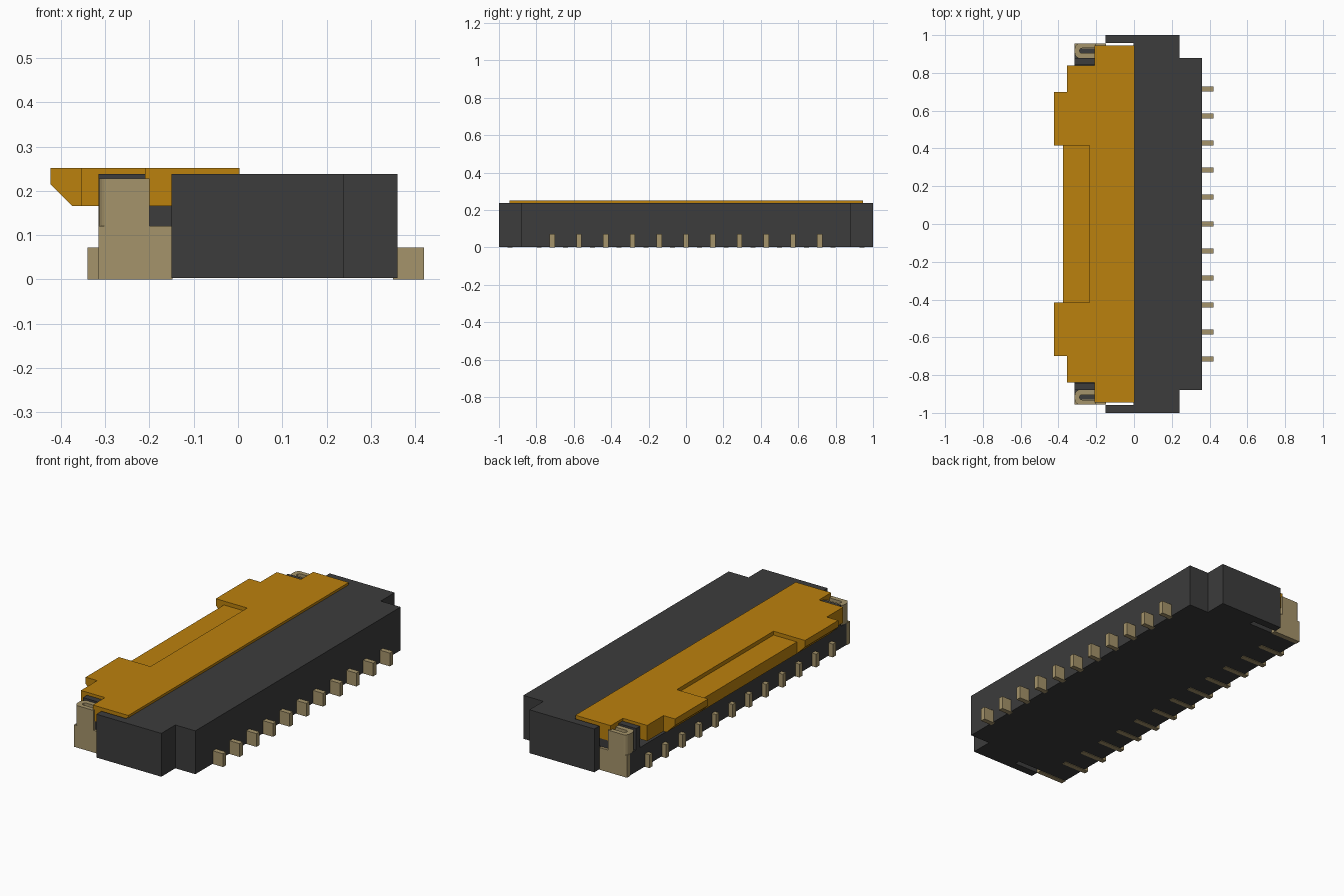
import bpy
import bmesh
import math

cube = bpy.data.objects.get("Cube")
if cube:
    bpy.data.objects.remove(cube, do_unlink=True)


def material(name, rgb):
    m = bpy.data.materials.new(name)
    m.use_nodes = True
    m.diffuse_color = (*rgb, 1)
    m.node_tree.nodes["Principled BSDF"].inputs["Base Color"].default_value = (*rgb, 1)
    return m


DARK = material("dark grey plastic", (0.045, 0.045, 0.045))
AMBER = material("amber plastic", (0.50, 0.22, 0.004))
TAN = material("tan metal", (0.375, 0.295, 0.145))


def prism(name, outline, lo, hi, mat, axis="z"):
    """Extrude an outline: (x, y) along z, or (x, z) along y."""
    bm = bmesh.new()
    place = (lambda a, b: (a, b, lo)) if axis == "z" else (lambda a, b: (a, lo, b))
    face = bm.faces.new([bm.verts.new(place(a, b)) for a, b in outline])
    ext = bmesh.ops.extrude_face_region(bm, geom=[face])
    move = (0, 0, hi - lo) if axis == "z" else (0, hi - lo, 0)
    verts = [g for g in ext["geom"] if isinstance(g, bmesh.types.BMVert)]
    bmesh.ops.translate(bm, verts=verts, vec=move)
    bmesh.ops.recalc_face_normals(bm, faces=bm.faces)
    mesh = bpy.data.meshes.new(name)
    bm.to_mesh(mesh)
    bm.free()
    mesh.materials.append(mat)
    obj = bpy.data.objects.new(name, mesh)
    bpy.context.collection.objects.link(obj)
    return obj


def box(name, x0, x1, y0, y1, z0, z1, mat):
    return prism(name, [(x0, y0), (x1, y0), (x1, y1), (x0, y1)], z0, z1, mat)


def mirrored(half):
    """Complete a symmetric outline from its +y half."""
    return half + [(x, -y) for x, y in reversed(half)]


# Housing: main block with end arms, and a low base under the flap
BOTTOM, TOP = 0.003, 0.238
prism("housing", mirrored([(0.36, 0.88), (0.24, 0.88), (0.24, 1.0), (-0.15, 1.0),
                           (-0.15, 0.957), (-0.002, 0.957)]), BOTTOM, TOP, DARK)
box("housing_base", -0.315, -0.002, -0.928, 0.928, BOTTOM, 0.122, DARK)

# Flap: panel, thinner recessed strip and two chamfered finger tabs
FLAP_LOW, FLAP_TOP = 0.166, 0.251
prism("flap_panel", mirrored([(0.003, 0.945), (-0.21, 0.945), (-0.21, 0.84),
                              (-0.355, 0.84), (-0.355, 0.70), (-0.375, 0.70),
                              (-0.375, 0.415), (-0.235, 0.415)]),
      FLAP_LOW, FLAP_TOP, AMBER)
box("flap_recess", -0.375, -0.235, -0.415, 0.415, FLAP_LOW, 0.23, AMBER)
tab = [(-0.375, FLAP_LOW), (-0.424, 0.215), (-0.424, FLAP_TOP), (-0.375, FLAP_TOP)]

# Folded clip outline, a U with a rounded closed end
cy, ro, ri = 0.9175, 0.0375, 0.013
angles = [math.radians(90 + 18 * i) for i in range(11)]
clip = [(-0.2, cy + ro)]
clip += [(-0.295 + 0.02 * math.cos(a), cy + ro * math.sin(a)) for a in angles]
clip += [(-0.2, cy - ro), (-0.2, cy - ri)]
clip += [(-0.275 + ri * math.cos(a), cy + ri * math.sin(a)) for a in reversed(angles)]
clip += [(-0.2, cy + ri)]

for side, s in (("left", 1), ("right", -1)):
    prism(f"flap_tab_{side}", tab, s * 0.415, s * 0.70, AMBER, "y")
    prism(f"clip_fold_{side}", [(x, s * y) for x, y in clip], 0.12, 0.228, TAN)
    box(f"clip_plate_{side}", -0.315, -0.148, s * 0.928, s * 0.955, 0, 0.12, TAN)
    # Guide post beside the clip, under the edge of the flap
    box(f"guide_post_{side}", -0.315, -0.2, s * 0.845, s * 0.879, 0.12, TOP, DARK)
    box(f"hinge_block_{side}", -0.2, -0.02, s * 0.84, s * 0.94, 0.12, FLAP_LOW, DARK)

# Solder contacts: eleven on the wide side, twelve staggered on the flap side
PITCH, HALF = 0.143, 0.0135
for i in range(11):
    y = (i - 5) * PITCH
    box(f"rear_contact_{i + 1}", 0.35, 0.42, y - HALF, y + HALF, 0, 0.072, TAN)
foot = [(-0.34, 0), (-0.19, 0), (-0.19, 0.02), (-0.30, 0.02), (-0.30, 0.072), (-0.34, 0.072)]
for i in range(12):
    y = (i - 5.5) * PITCH
    prism(f"flap_side_contact_{i + 1}", foot, y - HALF, y + HALF, TAN, "y")
